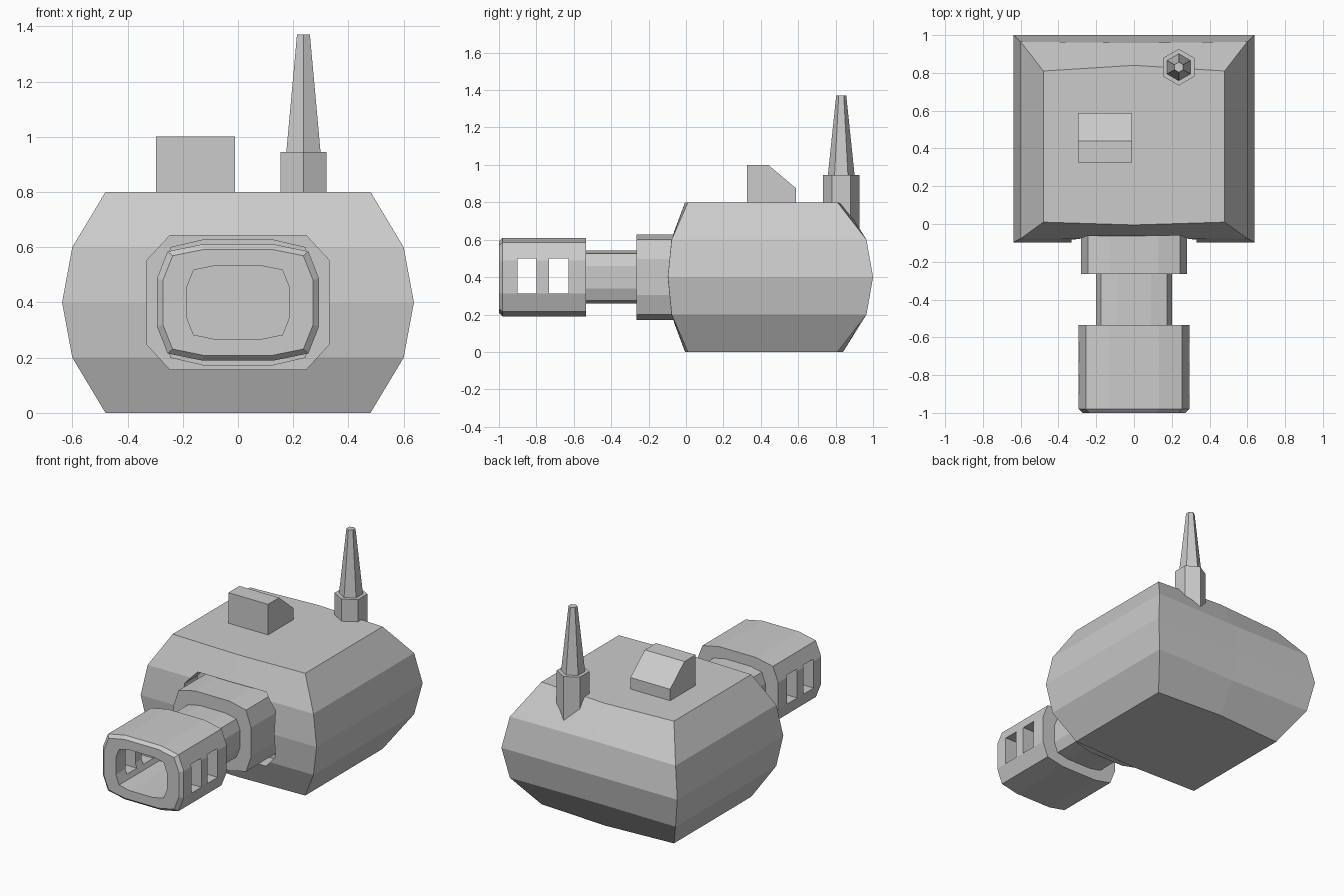
import bpy, bmesh, math

old = bpy.data.objects.get("Cube")
if old:
    bpy.data.objects.remove(old, do_unlink=True)

grey = bpy.data.materials.new("plain grey")
grey.use_nodes = True
COLOUR = (0.6, 0.6, 0.6, 1)
grey.diffuse_color = COLOUR
grey.node_tree.nodes["Principled BSDF"].inputs["Base Color"].default_value = COLOUR


def loft(name, rings):
    """Closed flat-shaded solid through rings of equal point count."""
    bm = bmesh.new()
    loops = [[bm.verts.new(p) for p in ring] for ring in rings]
    n = len(loops[0])
    for a, b in zip(loops, loops[1:]):
        for i in range(n):
            j = (i + 1) % n
            bm.faces.new((a[i], a[j], b[j], b[i]))
    bm.faces.new(loops[0])
    bm.faces.new(loops[-1][::-1])
    bmesh.ops.recalc_face_normals(bm, faces=bm.faces)
    mesh = bpy.data.meshes.new(name)
    bm.to_mesh(mesh)
    bm.free()
    mesh.materials.append(grey)
    obj = bpy.data.objects.new(name, mesh)
    bpy.context.collection.objects.link(obj)
    return obj


def cut(obj, cutter):
    """Subtract the cutter, bake the result and discard the cutter."""
    cutter.hide_render = True
    mod = obj.modifiers.new("cut", "BOOLEAN")
    mod.operation, mod.solver, mod.object = "DIFFERENCE", "EXACT", cutter
    bpy.context.view_layer.update()
    graph = bpy.context.evaluated_depsgraph_get()
    mesh = bpy.data.meshes.new_from_object(obj.evaluated_get(graph))
    obj.modifiers.remove(mod)
    obj.data = mesh
    bpy.data.objects.remove(cutter, do_unlink=True)


def rounded(y, hx, hz, corner=((0.45, 1), (0.87, 0.88), (1, 0.42))):
    """Rounded rectangle across the barrel axis, mirrored from one corner."""
    quarter = [(u * hx, v * hz) for u, v in corner]
    right = quarter + [(x, -z) for x, z in reversed(quarter)]
    pts = right + [(-x, z) for x, z in reversed(right)]
    return [(x, y, 0.4 + z) for x, z in pts]


def box_ring(x, y0, y1, z0, z1):
    return [(x, y0, z0), (x, y1, z0), (x, y1, z1), (x, y0, z1)]


def hexagon(r, z):
    return [(0.237 + r * math.sin(i * math.pi / 3),
             0.83 + r * math.cos(i * math.pi / 3), z) for i in range(6)]


# Turret body: half width, front corner and middle, back corner and middle
end = (0.48, 0.01, -0.005, 0.81, 0.84)
shoulder = (0.6, -0.077, -0.08, 0.965, 0.958)
waist = (0.637, -0.097, -0.099, 1.0, 1.0)
rings = []
for level, (hx, fc, fm, bc, bmid) in enumerate((end, shoulder, waist, shoulder, end)):
    z = level * 0.2
    rings.append([(-hx, fc, z), (0, fm, z), (hx, fc, z),
                  (hx, bc, z), (0, bmid, z), (-hx, bc, z)])
body = loft("turret_body", rings)

# Octagonal recess around the barrel root
octagon = ((0.75, 1), (1, 0.63))
cut(body, loft("recess_cutter", [rounded(-0.3, 0.33, 0.242, octagon),
                                 rounded(0.05, 0.33, 0.242, octagon)]))

# Barrel
loft("barrel_collar", [rounded(y, 0.28, 0.228) for y in (-0.265, 0.06)])
loft("barrel_neck", [rounded(y, 0.2, 0.142) for y in (-0.545, -0.255)])
muzzle = loft("muzzle", [rounded(-0.535, 0.293, 0.21),
                         rounded(-0.98, 0.293, 0.21),
                         rounded(-1.0, 0.272, 0.192),
                         rounded(-1.0, 0.185, 0.133),
                         rounded(-0.58, 0.185, 0.133)])
for y in (-0.85, -0.68):
    cut(muzzle, loft("slot_cutter", [box_ring(x, y - 0.052, y + 0.052, 0.313, 0.5)
                                     for x in (-0.5, 0.5)]))

# Sight housing with sloped back
profile = ((0.325, 0.78), (0.588, 0.78), (0.588, 0.875), (0.44, 1.0), (0.325, 1.0))
loft("sight_housing", [[(x, y, z) for y, z in profile] for x in (-0.297, -0.01)])

# Antenna
loft("antenna_base", [hexagon(0.097, z) for z in (0.6, 0.945)])
loft("antenna_mast", [hexagon(0.073, 0.93), hexagon(0.027, 1.37)])
